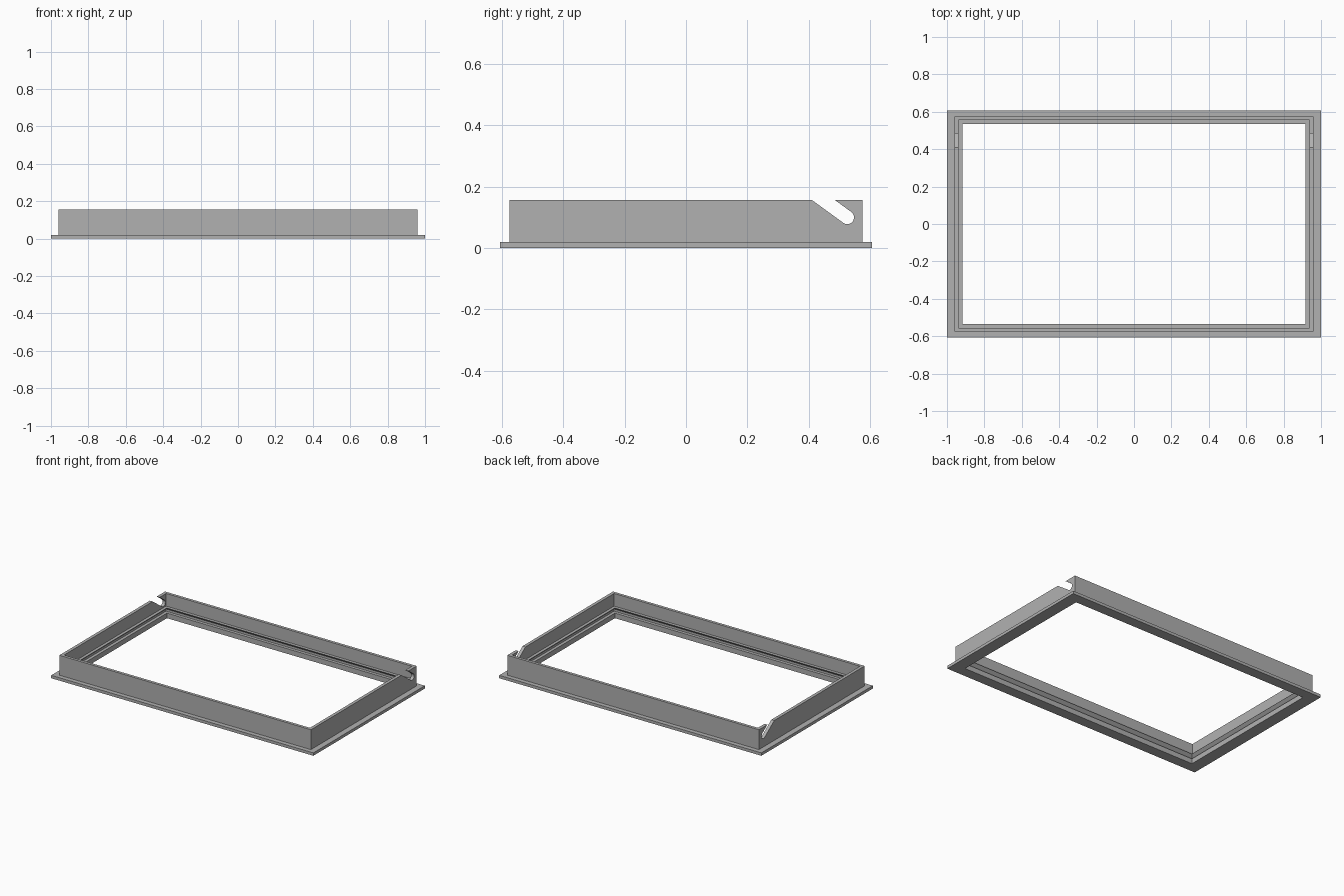
import bpy, bmesh, math

if "Cube" in bpy.data.objects:
    bpy.data.objects.remove(bpy.data.objects["Cube"])

grey = bpy.data.materials.new("plain_grey")
grey.use_nodes = True
grey.diffuse_color = (0.44, 0.44, 0.44, 1)
grey.node_tree.nodes["Principled BSDF"].inputs["Base Color"].default_value = (0.44, 0.44, 0.44, 1)


def finish(name, bm):
    bmesh.ops.recalc_face_normals(bm, faces=bm.faces)
    mesh = bpy.data.meshes.new(name)
    bm.to_mesh(mesh)
    bm.free()
    mesh.materials.append(grey)
    obj = bpy.data.objects.new(name, mesh)
    bpy.context.collection.objects.link(obj)
    return obj


# Half sizes of the frame's nested rectangles
FLANGE, OUTER, INNER, LIP = (1, 0.607), (0.96, 0.576), (0.938, 0.556), (0.917, 0.535)
HEIGHT = 0.157

# Wall section: flange, wall, sloped upper lip, glass groove, lower lip
section = [(FLANGE, 0), (FLANGE, 0.02), (OUTER, 0.02), (OUTER, HEIGHT),
           (INNER, HEIGHT), (INNER, 0.07), (LIP, 0.07), (INNER, 0.05),
           (INNER, 0.035), (LIP, 0.035), (LIP, 0)]

# Sweep the section around the four mitred corners
bm = bmesh.new()
rings = [[bm.verts.new((sx * hx, sy * hy, z))
          for sx, sy in ((-1, -1), (1, -1), (1, 1), (-1, 1))]
         for (hx, hy), z in section]
for a, b in zip(rings, rings[1:] + rings[:1]):
    for i in range(4):
        j = (i + 1) % 4
        bm.faces.new((a[i], a[j], b[j], b[i]))
frame = finish("frame", bm)

# Slanted round-ended slot through both side walls
cy, cz, radius, slant, steps = 0.526, 0.1, 0.022, math.radians(144), 16
dy, dz = math.cos(slant), math.sin(slant)
outline = []
for i in range(steps + 1):
    a = slant + math.pi / 2 + math.pi * i / steps
    outline.append((cy + radius * math.cos(a), cz + radius * math.sin(a)))
for y, z in (outline[-1], outline[0]):
    outline.append((y + 0.2 * dy, z + 0.2 * dz))
bm = bmesh.new()
face = bm.faces.new([bm.verts.new((-1.2, y, z)) for y, z in outline])
out = bmesh.ops.extrude_face_region(bm, geom=[face])
bmesh.ops.translate(bm, vec=(2.4, 0, 0),
                    verts=[v for v in out["geom"] if isinstance(v, bmesh.types.BMVert)])
cutter = finish("slot_cutter", bm)
cutter.hide_render = True

cut = frame.modifiers.new("slots", 'BOOLEAN')
cut.operation = 'DIFFERENCE'
cut.solver = 'EXACT'
cut.object = cutter
bpy.context.view_layer.objects.active = frame
frame.select_set(True)
bpy.ops.object.modifier_apply(modifier=cut.name)
bpy.data.objects.remove(cutter)
bpy.ops.object.shade_smooth_by_angle(angle=math.radians(25))
